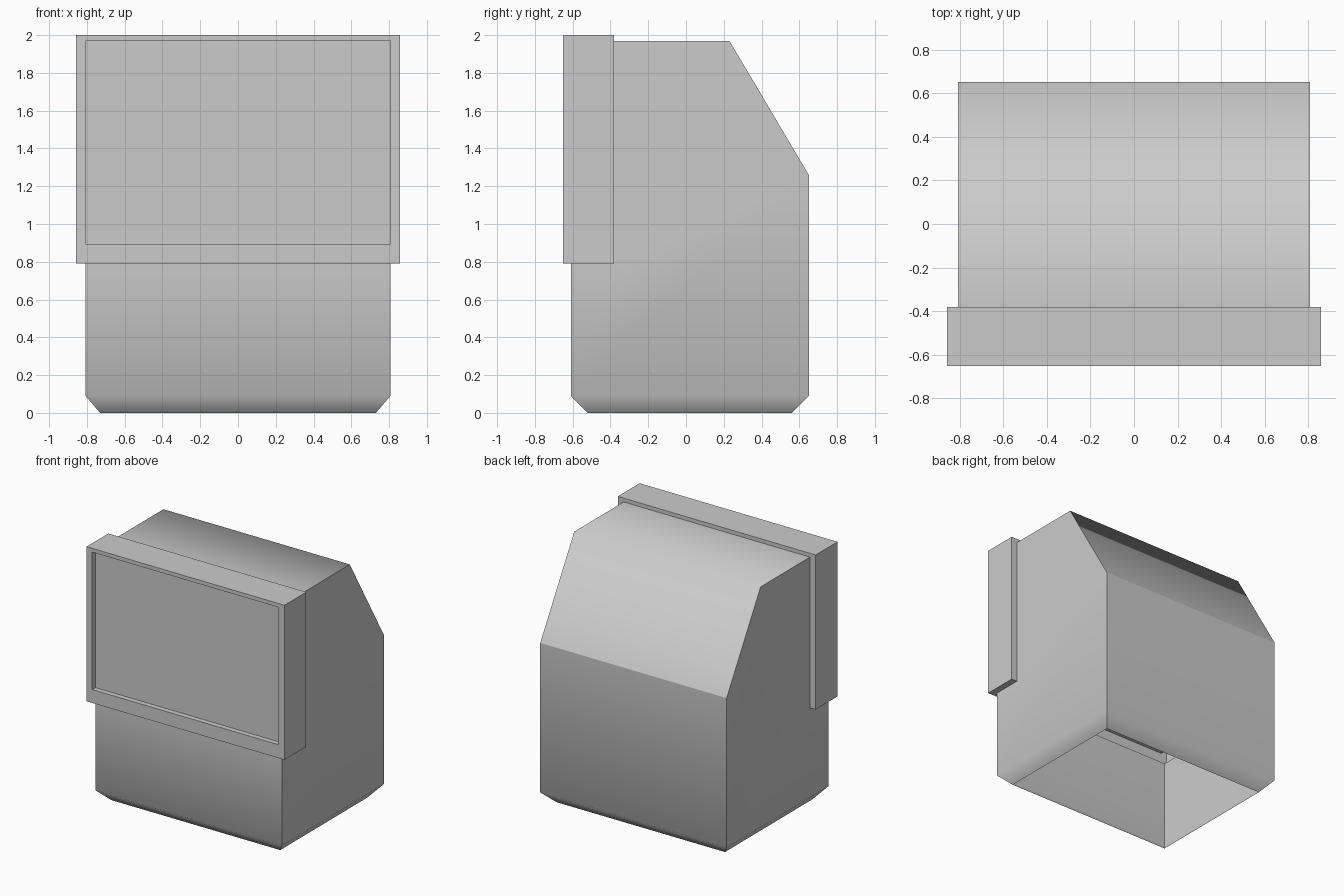
import bpy, bmesh, math

if "Cube" in bpy.data.objects:
    bpy.data.objects.remove(bpy.data.objects["Cube"])

W, FW = 0.807, 0.857             # half widths of body and screen frame
FRONT, STEP, BACK = -0.61, -0.38, 0.65
FACE, LOW, TOP = -0.65, 0.79, 1.97


def finish(name, bm, sharp_z=None):
    """Weld, orient and shade a part; sharp_z adds a hard crease at that height."""
    bmesh.ops.remove_doubles(bm, verts=bm.verts, dist=1e-5)
    bmesh.ops.recalc_face_normals(bm, faces=bm.faces)
    for f in bm.faces:
        f.smooth = True
    for e in bm.edges:
        crease = sharp_z and all(abs(v.co.z - sharp_z) < 1e-4 for v in e.verts)
        e.smooth = not (crease or e.calc_face_angle(0) > math.radians(61))
    me = bpy.data.meshes.new(name)
    bm.to_mesh(me)
    bm.free()
    ob = bpy.data.objects.new(name, me)
    bpy.context.collection.objects.link(ob)
    return ob


def poly(bm, pts):
    return bm.faces.new([bm.verts.new(p) for p in pts])


def bridge(bm, a, b, closed=True):
    """Quads between two matching point paths."""
    n = len(a)
    for i in range(n if closed else n - 1):
        j = (i + 1) % n
        poly(bm, (a[i], a[j], b[j], b[i]))


def upright(y, hx, z0, z1):
    return [(-hx, y, z0), (-hx, y, z1), (hx, y, z1), (hx, y, z0)]


def level(z, hx, y0, y1):
    return [(-hx, y1, z), (-hx, y0, z), (hx, y0, z), (hx, y1, z)]


# Body shell: side profile notched where the frame sits, open underneath
bm = bmesh.new()
profile = [(STEP, TOP), (0.23, TOP), (BACK, 1.26), (BACK, 0.09),
           (FRONT, 0.09), (FRONT, LOW), (STEP, LOW)]
left = [(-W, y, z) for y, z in profile]
right = [(W, y, z) for y, z in profile]
poly(bm, left)
poly(bm, right)
bridge(bm, left[:4], right[:4], False)        # top, slope, back
bridge(bm, left[4:6], right[4:6], False)      # lower front
# Tapered foot
bridge(bm, level(0.09, W, FRONT, BACK), level(0, 0.73, -0.52, 0.56))
finish("body_shell", bm, sharp_z=1.26)

# Screen frame: raised border with a recess, hollow behind
bm = bmesh.new()
outer = upright(FACE, FW, LOW, 2.0)
rim = upright(FACE, W, 0.895, TOP)
rear = upright(STEP, FW, LOW, 2.0)
bridge(bm, upright(STEP, W, LOW, TOP), rear, False)    # lip at the rear
bridge(bm, rear, outer, False)                         # sides and top
bridge(bm, level(LOW, W, FRONT, STEP), level(LOW, FW, FACE, STEP), False)
bridge(bm, outer, rim)                                 # front border
bridge(bm, rim, upright(FRONT, W, 0.895, TOP))         # recess walls
finish("screen_frame", bm)

# Screen panel
bm = bmesh.new()
poly(bm, upright(FRONT, W, 0.895, TOP)[::-1])
screen = finish("screen_panel", bm)
if screen.data.polygons[0].normal.y > 0:
    screen.data.flip_normals()
